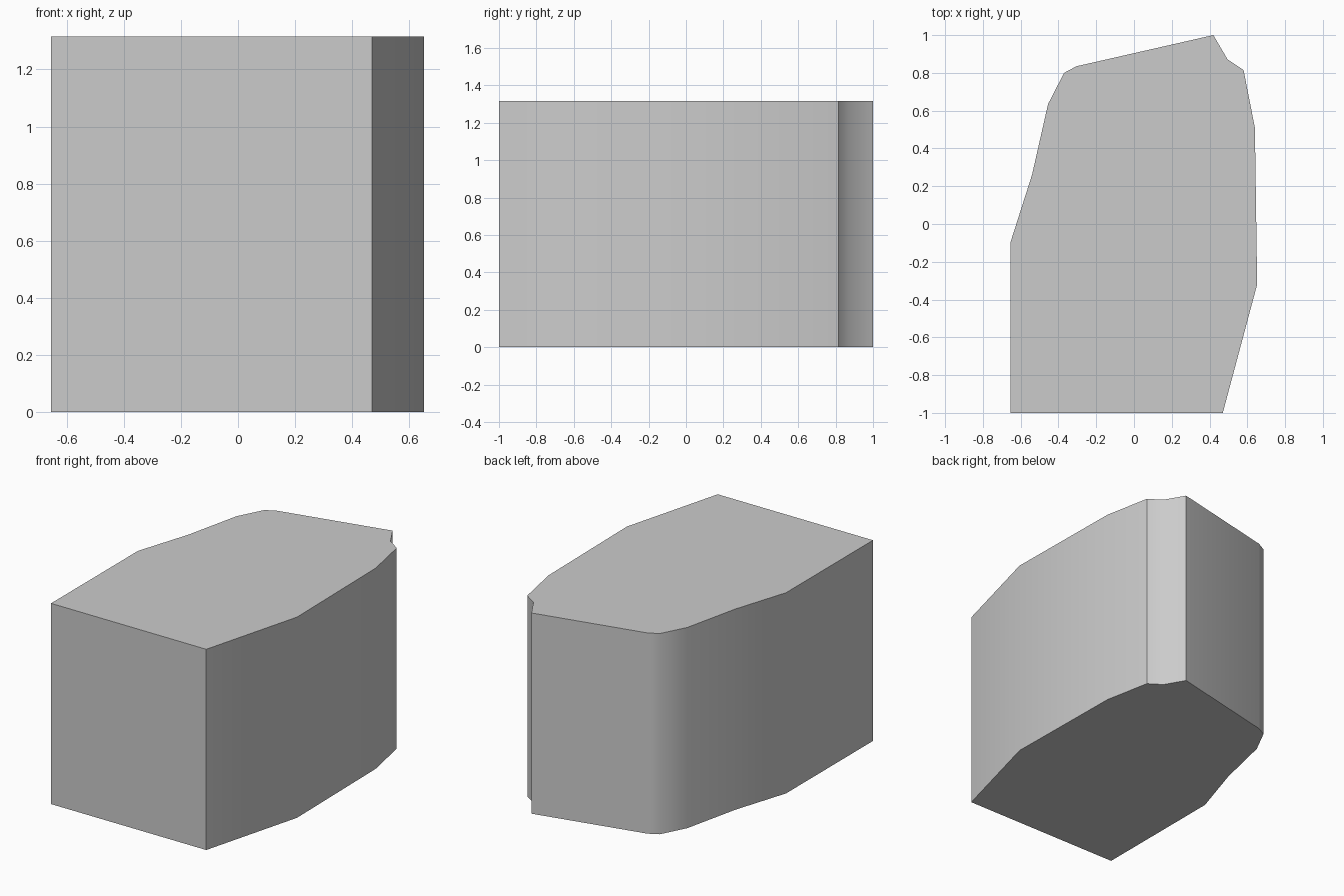
import bpy
import bmesh
from math import radians

HEIGHT = 1.315

cube = bpy.data.objects.get("Cube")
if cube:
    bpy.data.objects.remove(cube, do_unlink=True)

# Plain grey surface
grey = bpy.data.materials.new("light_grey")
grey.use_nodes = True
colour = (0.6, 0.6, 0.6, 1)
grey.diffuse_color = colour
grey.node_tree.nodes["Principled BSDF"].inputs["Base Color"].default_value = colour

# Footprint outline, anticlockwise from the front corner
outline = [(-0.655, -1), (0.47, -1), (0.652, -0.32), (0.64, 0.51),
           (0.58, 0.815), (0.495, 0.872), (0.42, 1), (-0.305, 0.835),
           (-0.37, 0.8), (-0.455, 0.635), (-0.54, 0.26), (-0.655, -0.1)]

# Extrude the footprint into a solid block
bm = bmesh.new()
base = bm.faces.new([bm.verts.new((x, y, 0)) for x, y in outline])
result = bmesh.ops.extrude_face_region(bm, geom=[base], use_keep_orig=True)
top = [v for v in result["geom"] if isinstance(v, bmesh.types.BMVert)]
bmesh.ops.translate(bm, verts=top, vec=(0, 0, HEIGHT))
bmesh.ops.recalc_face_normals(bm, faces=bm.faces)
mesh = bpy.data.meshes.new("block")
bm.to_mesh(mesh)
bm.free()
mesh.materials.append(grey)
block = bpy.data.objects.new("block", mesh)
bpy.context.collection.objects.link(block)

# Soft side bends, crisp corners and rims
bpy.ops.object.select_all(action="DESELECT")
block.select_set(True)
bpy.context.view_layer.objects.active = block
bpy.ops.object.shade_smooth_by_angle(angle=radians(40))
